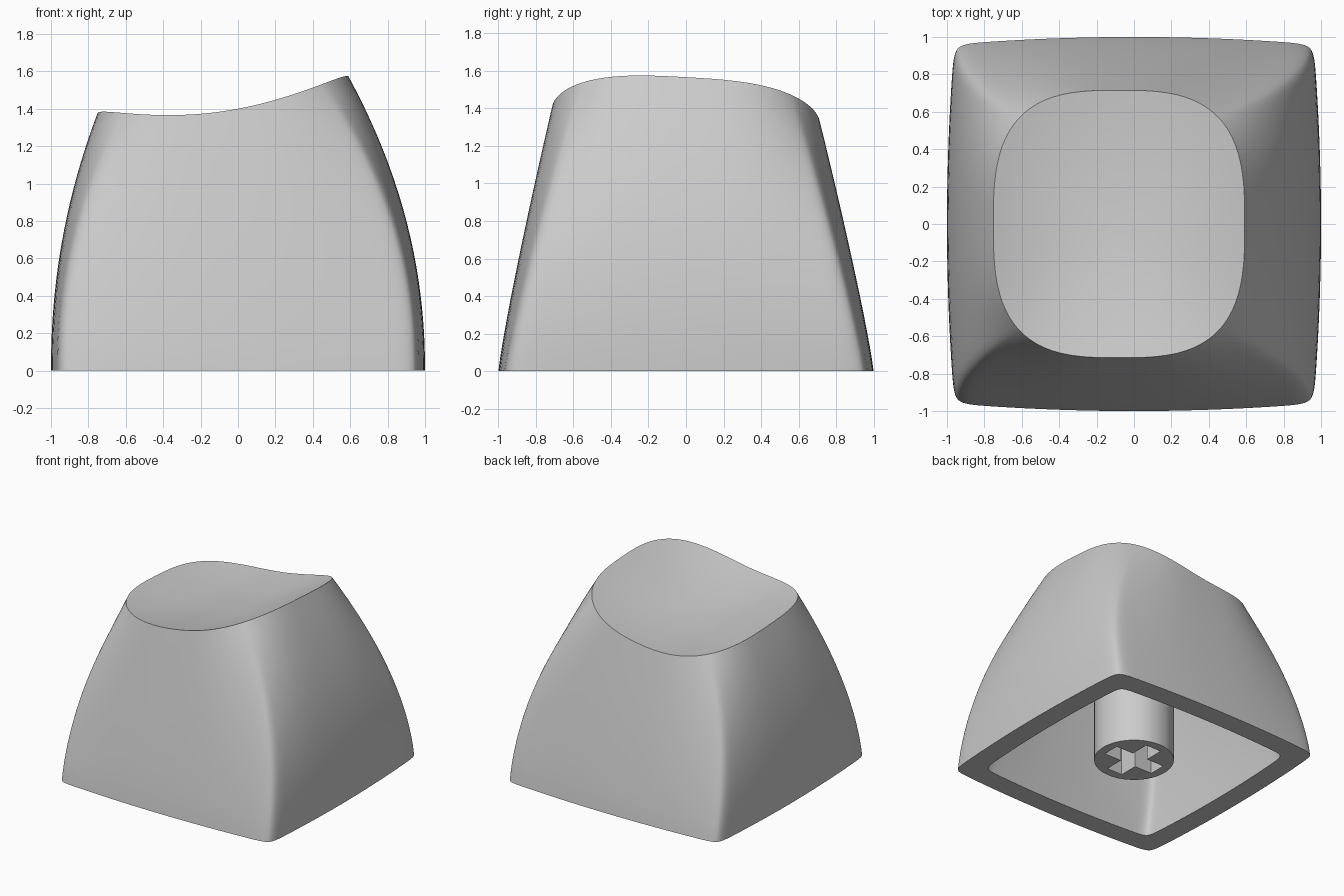
import bpy, bmesh, math
from mathutils import Vector

cube = bpy.data.objects.get("Cube")
if cube:
    bpy.data.objects.remove(cube, do_unlink=True)

grey = bpy.data.materials.new("light grey plastic")
grey.use_nodes = True
colour = (0.6, 0.6, 0.6, 1)
grey.diffuse_color = colour
grey.node_tree.nodes["Principled BSDF"].inputs["Base Color"].default_value = colour


def loft(name, rings):
    """Skin a stack of equal-sized rings and close both ends."""
    bm = bmesh.new()
    rows = [[bm.verts.new(p) for p in ring] for ring in rings]
    n = len(rows[0])
    for a, b in zip(rows, rows[1:]):
        for i in range(n):
            j = (i + 1) % n
            bm.faces.new((a[i], a[j], b[j], b[i]))
    bm.faces.new(rows[0])
    bm.faces.new(rows[-1])
    bmesh.ops.recalc_face_normals(bm, faces=bm.faces)
    mesh = bpy.data.meshes.new(name)
    bm.to_mesh(mesh)
    bm.free()
    mesh.materials.append(grey)
    obj = bpy.data.objects.new(name, mesh)
    bpy.context.collection.objects.link(obj)
    bpy.ops.object.select_all(action='DESELECT')
    obj.select_set(True)
    bpy.context.view_layer.objects.active = obj
    bpy.ops.object.shade_smooth_by_angle(angle=math.radians(35))
    return obj


# Square perimeter directions, denser at the corners
SIDE = 32
square = []
for k in range(4):
    for i in range(SIDE):
        q = math.sin(math.pi * (i / SIDE - 0.5))
        square.append([(1, q), (-q, 1), (-1, -q), (q, -1)][k])


def rounded(u, v, n):
    f = (abs(u) ** n + abs(v) ** n) ** (1 / n)
    return u / f, v / f


def base_point(u, v):
    u, v = rounded(u, v, 30)
    return u * (1 - 0.04 * v * v), v * (1 - 0.04 * u * u)


def top_point(u, v):
    u, v = rounded(u, v, 3)
    return -0.08 + 0.672 * u, 0.715 * v


def dish_height(x, y):
    return 1.327 + 0.27 * (x + 0.35) ** 2 - 0.056 * y


def wall_ring(s, scale=1.0, height=1.0):
    """Outline of the wall at fraction s of its height."""
    ring = []
    for u, v in square:
        bx, by = base_point(u, v)
        tx, ty = top_point(u, v)
        x = bx + (tx - bx) * s ** 2.1
        y = by + (ty - by) * s ** 1.15
        ring.append(Vector((x * scale, y * scale, dish_height(tx, ty) * s * height)))
    return ring


def cap_ring(r, scale=1.0, height=1.0, depth=0.05):
    """Ring of the hollowed top at radius fraction r."""
    ring = []
    for u, v in square:
        tx, ty = top_point(u, v)
        x, y = -0.08 + (tx + 0.08) * r, ty * r
        z = dish_height(x, y) - depth * (1 - r * r)
        ring.append(Vector((x * scale, y * scale, z * height)))
    return ring


# Key shell: inner ceiling, inner wall, base rim, outer wall, dished top
STEPS = 20
fractions = [i / STEPS for i in range(STEPS + 1)]
radii = [1 - i / 14 for i in range(1, 14)] + [0.02]
rings = [cap_ring(r, 0.83, 0.87) for r in reversed(radii)]
rings += [wall_ring(s, 0.83, 0.87) for s in reversed(fractions)]
rings += [wall_ring(s) for s in fractions]
rings += [cap_ring(r) for r in radii]
loft("key_shell", rings)

# Hollow stem with a cross-shaped socket
RADIUS, ARM, HALF = 0.3, 0.228, 0.07
inner, tip = math.atan2(HALF, HALF), math.atan2(HALF, ARM)
angles = {round(math.tau * i / 48, 5) for i in range(48)}
for k in range(4):
    angles |= {round((k * math.pi / 2 + a) % math.tau, 5) for a in (inner, tip, -tip)}
angles = sorted(angles)


def cross_radius(a):
    c, s = abs(math.cos(a)) + 1e-6, abs(math.sin(a)) + 1e-6
    return max(min(ARM / c, HALF / s), min(HALF / c, ARM / s))


def stem_ring(radius, z):
    return [Vector((radius(a) * math.cos(a), radius(a) * math.sin(a), z)) for a in angles]


def round_radius(a):
    return RADIUS


loft("stem", [stem_ring(round_radius, 1.2), stem_ring(round_radius, 0.02),
              stem_ring(cross_radius, 0.02), stem_ring(cross_radius, 0.45)])
